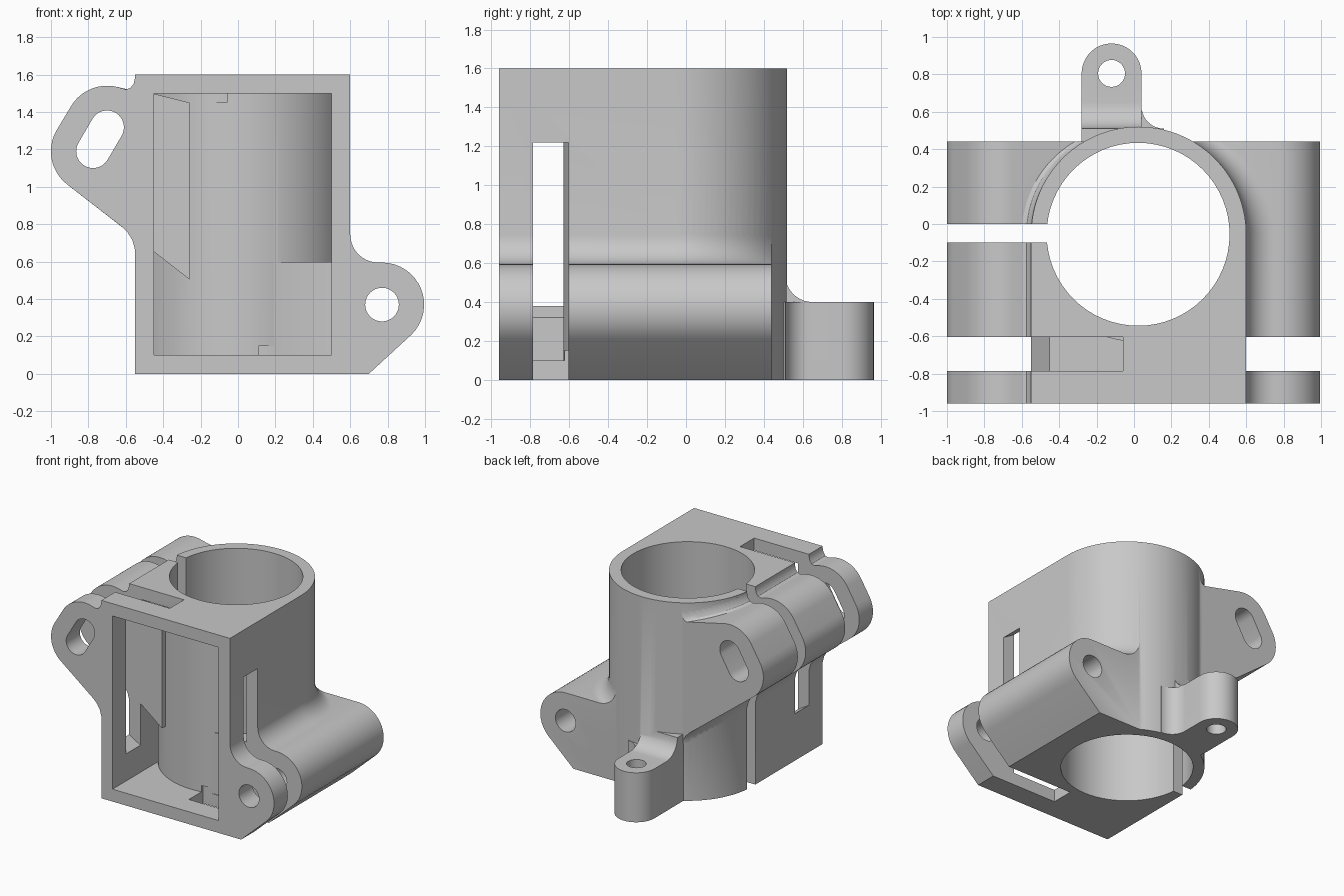
import bpy, bmesh
from math import sin, cos, radians, sqrt

if "Cube" in bpy.data.objects:
    bpy.data.objects.remove(bpy.data.objects["Cube"])

grey = bpy.data.materials.new("grey plastic")
grey.use_nodes = True
GREY = (0.58, 0.58, 0.58, 1)
grey.diffuse_color = GREY
grey.node_tree.nodes["Principled BSDF"].inputs["Base Color"].default_value = GREY

CX, CY, R = 0.025, -0.055, 0.575      # barrel axis and outer radius
FRONT, BACK, TOP = -0.96, 0.44, 1.6


def arc(cx, cy, r, start, end, n=16):
    angles = [radians(start + (end - start) * i / n) for i in range(n + 1)]
    return [(cx + r * cos(a), cy + r * sin(a)) for a in angles]


def loft(name, sections):
    """Solid through equal-length closed sections, capped at both ends."""
    bm = bmesh.new()
    rings = [[bm.verts.new(p) for p in s] for s in sections]
    n = len(rings[0])
    for a, b in zip(rings, rings[1:]):
        for i in range(n):
            bm.faces.new((a[i], a[(i + 1) % n], b[(i + 1) % n], b[i]))
    bm.faces.new(rings[0])
    bm.faces.new(rings[-1])
    bmesh.ops.recalc_face_normals(bm, faces=bm.faces)
    mesh = bpy.data.meshes.new(name)
    bm.to_mesh(mesh)
    bm.free()
    ob = bpy.data.objects.new(name, mesh)
    bpy.context.collection.objects.link(ob)
    mesh.materials.append(grey)
    return ob


def prism(name, pts, axis, lo, hi):
    """Extrude a 2D profile along one axis."""
    place = {"x": lambda p, t: (t, p[0], p[1]),
             "y": lambda p, t: (p[0], t, p[1]),
             "z": lambda p, t: (p[0], p[1], t)}[axis]
    return loft(name, [[place(p, t) for p in pts] for t in (lo, hi)])


def combine(target, tool, operation):
    mod = target.modifiers.new(tool.name, "BOOLEAN")
    mod.operation = operation
    mod.solver = "EXACT"
    mod.object = tool
    bpy.context.view_layer.objects.active = target
    bpy.ops.object.modifier_apply(modifier=mod.name)
    bpy.data.objects.remove(tool)


def rect(x0, x1, y0, y1):
    return [(x0, y0), (x1, y0), (x1, y1), (x0, y1)]


# Main housing: square front, round barrel behind
body = prism("clamp_housing",
             [(CX - R, FRONT), (CX + R, FRONT)] + arc(CX, CY, R, 0, 180, 64),
             "z", 0, TOP)

# Front cavity, ending on the barrel wall
cavity = prism("cavity", [(-0.45, -1.1), (0.5, -1.1)] + arc(CX, CY, R, -34.3, -145.7, 40),
               "z", 0.1, 1.5)
combine(body, cavity, "DIFFERENCE")


# Lugs follow the outer wall, whose half width narrows around the barrel
def half_width(y):
    return R if y < CY else sqrt(R * R - (y - CY) ** 2)


def lower_line(x):
    return 0.77 - 0.78 * (x + 0.6)


def upper_line(x):
    return 1.525 - 0.22 * (x + 0.62)


def left_lug(y):      # lug on the -x side
    w = CX - half_width(y)
    low, high = lower_line(w - 0.07), upper_line(w - 0.05)
    pts = [(w + 0.05, high + 0.065), (w, high + 0.065), (w - 0.008, high + 0.03),
           (w - 0.025, high + 0.008), (w - 0.05, high)]
    pts += arc(-0.70, 1.315, 0.225, 77, 149) + arc(-0.775, 1.19, 0.225, 149.5, 232)
    pts += [(w - 0.07, low), (w - 0.04, low - 0.03), (w - 0.015, low - 0.07),
            (w, low - 0.125), (w + 0.05, low - 0.125)]
    return [(x, y, z) for x, z in pts]


def right_lug(y):     # lug on the +x side
    w = CX + half_width(y)
    pts = [(w - 0.05, 0), (0.70, 0)] + arc(0.77, 0.37, 0.225, -45, 90)
    pts += arc(w + 0.15, 0.745, 0.15, 270, 180, 10) + [(w - 0.05, 0.745)]
    return [(x, y, z) for x, z in pts]


steps = [FRONT, CY] + [CY + (BACK - CY) * i / 16 for i in range(1, 17)]
for name, section in (("left_lug", left_lug), ("right_lug", right_lug)):
    combine(body, loft(name, [section(y) for y in steps]), "UNION")

# Lug roots that fill the cavity corners beside the barrel
roots = {"left_root": [(-0.5, lower_line(-0.5)), (-0.26, lower_line(-0.26)),
                       (-0.26, 1.45), (-0.5, 1.51)],
         "right_root": rect(0.1, 0.55, 0.05, 0.597)}
for name, pts in roots.items():
    combine(body, prism(name, pts, "y", -0.6, CY), "UNION")

# Rear ear with its swept fillet
ear = prism("rear_ear", [(-0.28, 0.4)] + arc(-0.12, 0.805, 0.16, 180, 0, 24)
            + arc(0.16, 0.63, 0.12, 180, 270, 10) + [(0.16, 0.4)], "z", 0, 0.4)
combine(body, ear, "UNION")
fillet = prism("ear_fillet", [(0.4, 0.2), (0.65, 0.2)]
               + arc(0.65, 0.54, 0.14, 270, 180, 10) + [(0.4, 0.54)],
               "x", -0.28, 0.04)
combine(body, fillet, "UNION")

# Strap slots: the right one is the left one turned half a revolution
left_slot = [(-1.2, 0.38), (-0.55, 0.38), (-0.42, 0.302), (-0.42, 1.45),
             (-0.06, 1.45), (-0.06, 1.7), (-1.2, 1.7)]
right_slot = [(2 * CX - x, TOP - z) for x, z in left_slot]

# Bore, clamping slit, strap slots and bolt holes
cutters = [
    prism("bore", arc(0.022, CY, 0.489, 0, 354.375, 63), "z", -0.1, 1.7),
    prism("slit", rect(-1.2, -0.4, -0.1, 0), "z", -0.1, 1.7),
    prism("left_strap_slot", left_slot, "y", -0.785, -0.605),
    prism("right_strap_slot", right_slot, "y", -0.785, -0.605),
    prism("left_bolt_slot", arc(-0.70, 1.318, 0.09, -31, 149)
          + arc(-0.775, 1.19, 0.09, 149, 329), "y", -1.1, 1),
    prism("right_bolt_hole", arc(0.77, 0.37, 0.09, 0, 348.75, 31), "y", -1.1, 1),
    prism("ear_hole", arc(-0.12, 0.805, 0.072, 0, 348.75, 31), "z", -0.1, 0.7),
]
for cutter in cutters:
    combine(body, cutter, "DIFFERENCE")

# Smooth curves, crisp edges
bpy.ops.object.select_all(action="DESELECT")
body.select_set(True)
bpy.context.view_layer.objects.active = body
bpy.ops.object.shade_smooth_by_angle(angle=radians(30))
